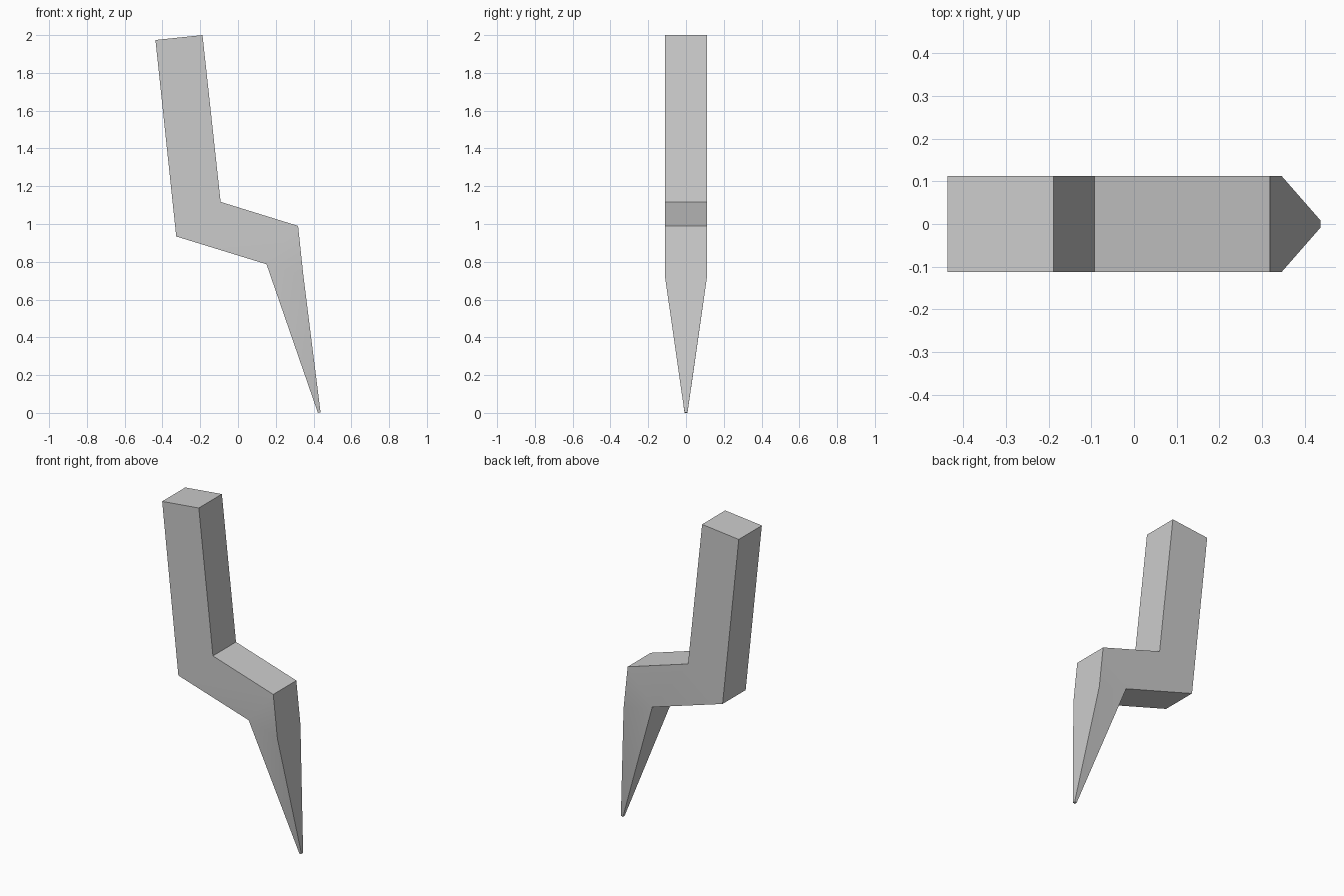
import bpy, bmesh

if "Cube" in bpy.data.objects:
    bpy.data.objects.remove(bpy.data.objects["Cube"])

HALF = 0.112   # half thickness of the bar
TIP = 0.008    # half thickness at the point

# cross-sections as (left x, left z, right x, right z, half thickness)
sections = [
    (-0.437, 1.974, -0.188, 2.0, HALF),     # top end
    (-0.327, 0.934, -0.092, 1.117, HALF),   # upper bend
    (0.151, 0.787, 0.318, 0.99, HALF),      # lower bend
    (0.151, 0.787, 0.346, 0.727, HALF),     # start of the taper
    (0.423, 0.0, 0.437, 0.003, TIP),        # point
]

bm = bmesh.new()
rings = []
for lx, lz, rx, rz, h in sections:
    rings.append([bm.verts.new(p) for p in
                  ((lx, -h, lz), (rx, -h, rz), (rx, h, rz), (lx, h, lz))])

# walls between neighbouring sections, then end caps
for a, b in zip(rings, rings[1:]):
    for i in range(4):
        j = (i + 1) % 4
        if i == 3 and a is rings[2]:
            continue  # the lower bend sections share their inner edge
        bm.faces.new((a[i], a[j], b[j], b[i]))
bm.faces.new(rings[0])
bm.faces.new(rings[-1])
bmesh.ops.remove_doubles(bm, verts=bm.verts, dist=1e-4)
bmesh.ops.recalc_face_normals(bm, faces=bm.faces)

mesh = bpy.data.meshes.new("bent_spike")
bm.to_mesh(mesh)
bm.free()
spike = bpy.data.objects.new("bent_spike", mesh)
bpy.context.collection.objects.link(spike)

# soft blend into the taper, sharp corners elsewhere
bpy.context.view_layer.objects.active = spike
spike.select_set(True)
bpy.ops.object.shade_smooth_by_angle(angle=0.52)
